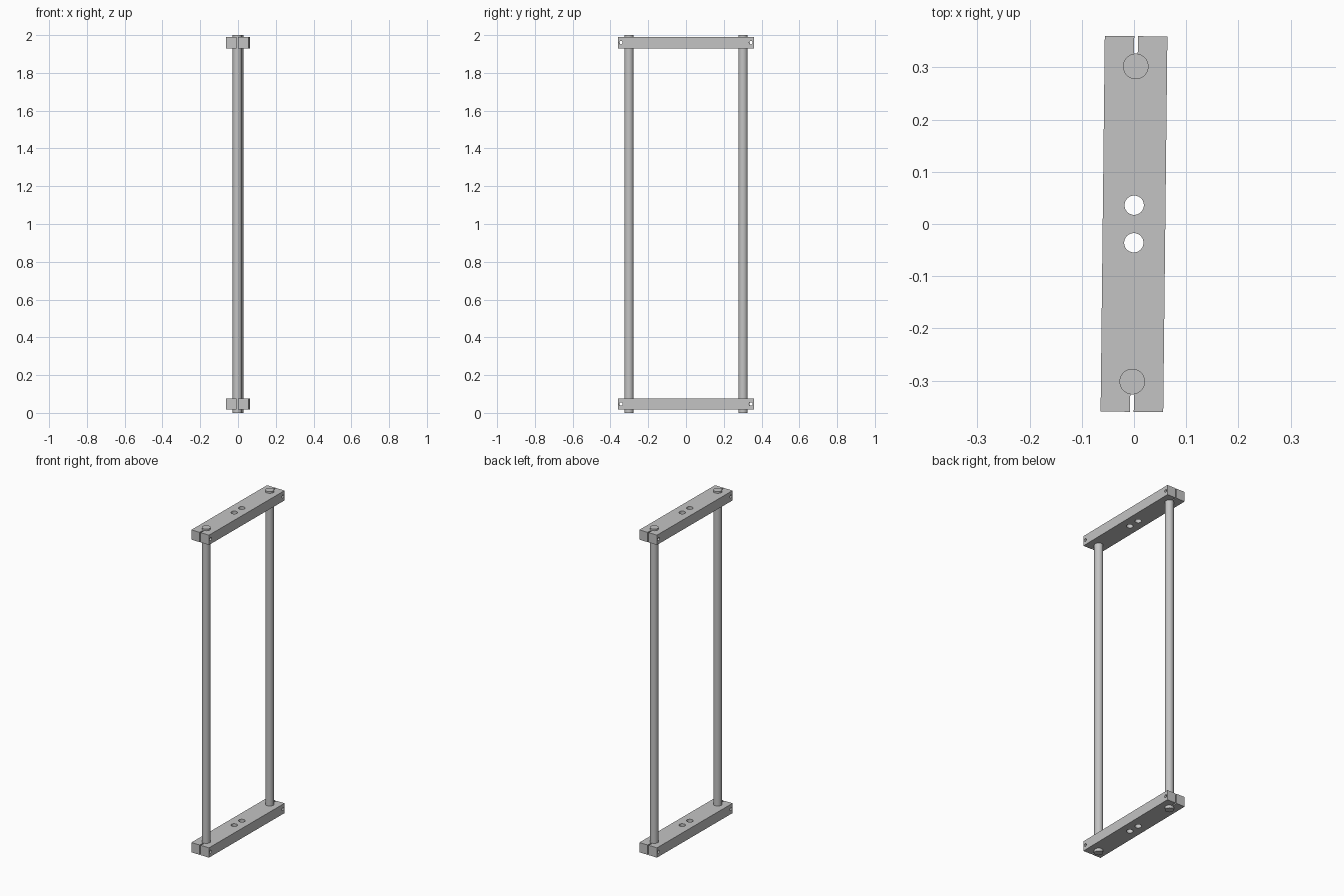
import bpy
import math
from mathutils import Matrix

cube = bpy.data.objects.get("Cube")
if cube:
    bpy.data.objects.remove(cube, do_unlink=True)

TURN = Matrix.Rotation(math.radians(-0.64), 4, 'Z')
ROD_Y, ROD_R = 0.302, 0.0245
LENGTH, WIDTH, THICK = 0.72, 0.12, 0.06

grey = bpy.data.materials.new("plain grey")
grey.use_nodes = True
grey.diffuse_color = (0.55, 0.55, 0.55, 1)
grey.node_tree.nodes["Principled BSDF"].inputs["Base Color"].default_value = (0.55, 0.55, 0.55, 1)


def box(name, loc, size):
    bpy.ops.mesh.primitive_cube_add(size=1, location=loc)
    ob = bpy.context.object
    ob.name = name
    ob.scale = size
    bpy.ops.object.transform_apply(location=False, rotation=False, scale=True)
    ob.data.materials.append(grey)
    return ob


def cylinder(name, loc, radius, depth, rot=(0, 0, 0), sides=48):
    bpy.ops.mesh.primitive_cylinder_add(vertices=sides, radius=radius, depth=depth,
                                        location=loc, rotation=rot)
    ob = bpy.context.object
    ob.name = name
    ob.data.materials.append(grey)
    return ob


def smooth(ob):
    bpy.ops.object.select_all(action='DESELECT')
    ob.select_set(True)
    bpy.context.view_layer.objects.active = ob
    bpy.ops.object.shade_smooth_by_angle(angle=math.radians(30))


def turn(ob):
    bpy.context.view_layer.update()
    ob.matrix_world = TURN @ ob.matrix_world


def clamp_bar(name, z):
    bar = box(name, (0, 0, z), (WIDTH, LENGTH, THICK))
    cutters = []
    for s in (-1, 1):
        # mounting hole, clamp slot and cross screw hole at each end
        cutters.append(cylinder("mounting_hole_cutter", (0, s * 0.036, z), 0.0185, 0.2))
        cutters.append(box("slot_cutter", (0, s * 0.35, z), (0.007, 0.1, 0.2)))
        cutters.append(cylinder("screw_hole_cutter", (0, s * 0.344, z), 0.009, 0.3,
                                (0, math.pi / 2, 0), 24))
    for cutter in cutters:
        mod = bar.modifiers.new("cut", 'BOOLEAN')
        mod.operation = 'DIFFERENCE'
        mod.solver = 'EXACT'
        mod.object = cutter
    # bake the cuts, then discard the cutters
    bpy.context.view_layer.update()
    mesh = bpy.data.meshes.new_from_object(
        bar.evaluated_get(bpy.context.evaluated_depsgraph_get()))
    bar.modifiers.clear()
    bar.data = mesh
    for cutter in cutters:
        bpy.data.objects.remove(cutter, do_unlink=True)
    smooth(bar)
    turn(bar)


# clamp bars
clamp_bar("bottom_bar", 0.047)
clamp_bar("top_bar", 1.96)

# upright rods
for name, side in (("front_rod", -1), ("back_rod", 1)):
    rod = cylinder(name, (0, side * ROD_Y, 1), ROD_R, 2)
    smooth(rod)
    turn(rod)
